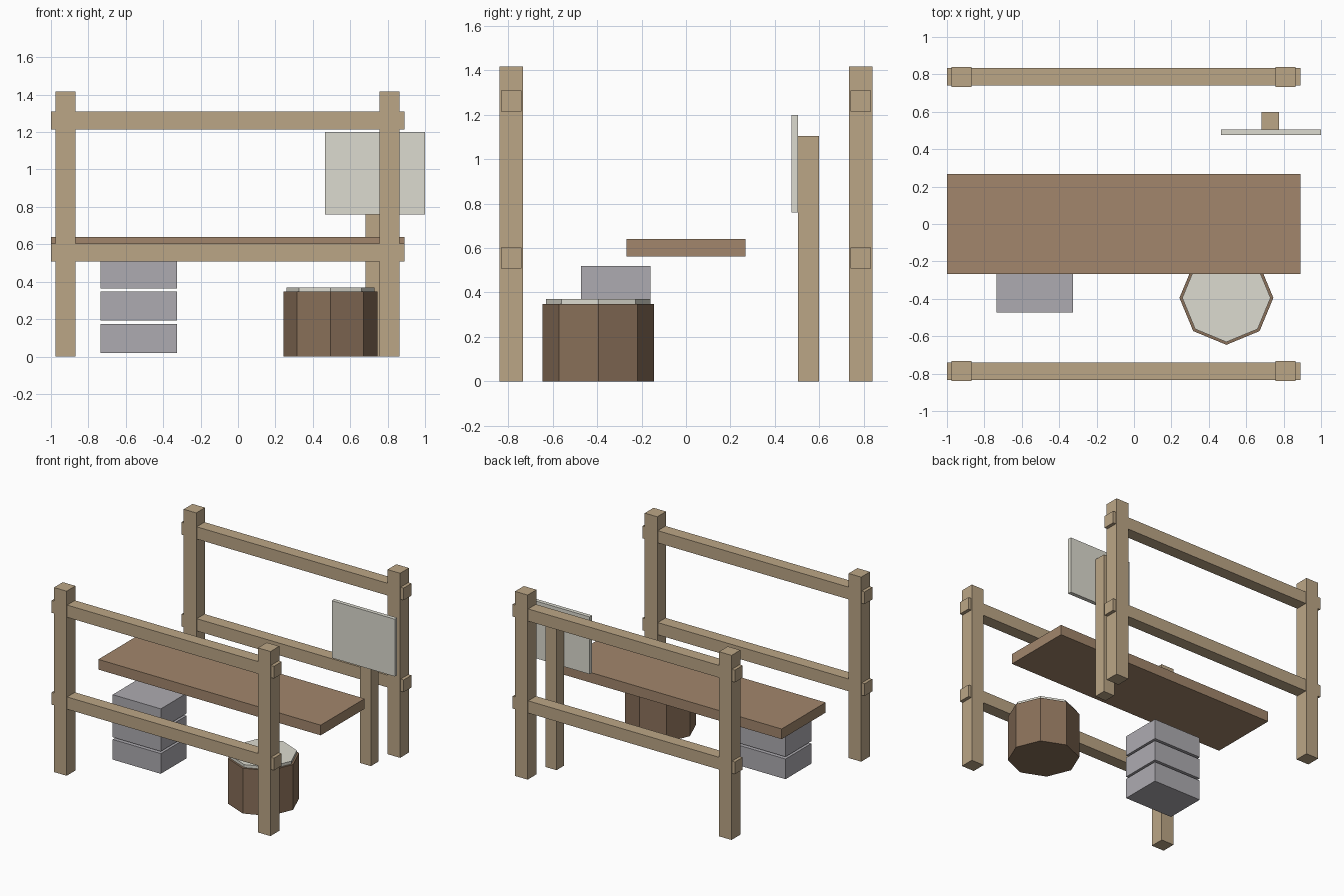
import bpy
import math

if "Cube" in bpy.data.objects:
    bpy.data.objects.remove(bpy.data.objects["Cube"])


def material(name, rgb):
    m = bpy.data.materials.new(name)
    m.diffuse_color = (*rgb, 1)
    m.use_nodes = True
    m.node_tree.nodes["Principled BSDF"].inputs["Base Color"].default_value = m.diffuse_color
    return m


TIMBER = material("timber", (0.50, 0.38, 0.24))
PLANK = material("plank", (0.36, 0.24, 0.15))
BARK = material("bark", (0.25, 0.16, 0.10))
PALE = material("pale", (0.72, 0.71, 0.63))
STONE = material("stone", (0.42, 0.41, 0.44))


def box(name, x, y, z, mat):
    """Box from (min, max) ranges on each axis."""
    ranges = (x, y, z)
    bpy.ops.mesh.primitive_cube_add(size=1, location=[(a + b) / 2 for a, b in ranges])
    o = bpy.context.object
    o.name = name
    o.scale = [b - a for a, b in ranges]
    bpy.ops.object.transform_apply(location=False, rotation=False, scale=True)
    o.data.materials.append(mat)
    return o


def octagon(name, radius, z, mat):
    """Eight-sided drum with corners on the axes."""
    bpy.ops.mesh.primitive_cylinder_add(vertices=8, radius=radius, depth=z[1] - z[0],
                                        location=(0.494, -0.395, (z[0] + z[1]) / 2))
    o = bpy.context.object
    o.name = name
    o.data.materials.append(mat)
    return o


# Two fences, front and back: a pair of posts and a pair of rails each
for side, y in (("front", -0.787), ("back", 0.787)):
    for end, x in (("left", -0.922), ("right", 0.811)):
        box(f"{side}_{end}_post", (x - 0.0535, x + 0.0535), (y - 0.0535, y + 0.0535),
            (0, 1.418), TIMBER)
    for level, z in (("lower", 0.556), ("upper", 1.262)):
        box(f"{side}_{level}_rail", (-1.0, 0.89), (y - 0.047, y + 0.047),
            (z - 0.047, z + 0.047), TIMBER)

# Long counter plank
box("counter", (-1.0, 0.89), (-0.267, 0.267), (0.562, 0.64), PLANK)

# Sign board on its own stake
box("sign_stake", (0.682, 0.776), (0.505, 0.598), (0, 1.105), TIMBER)
box("sign_board", (0.465, 1.0), (0.475, 0.505), (0.76, 1.20), PALE)

# Stack of three blocks with thin gaps
for i in range(3):
    z = 0.02 + i * 0.172
    box(f"stacked_block_{i + 1}", (-0.734, -0.325), (-0.473, -0.16), (z, z + 0.155), STONE)

# Barrel with a pale lid
octagon("barrel", 0.251, (0, 0.348), BARK)
octagon("barrel_lid", 0.236, (0.33, 0.37), PALE)
